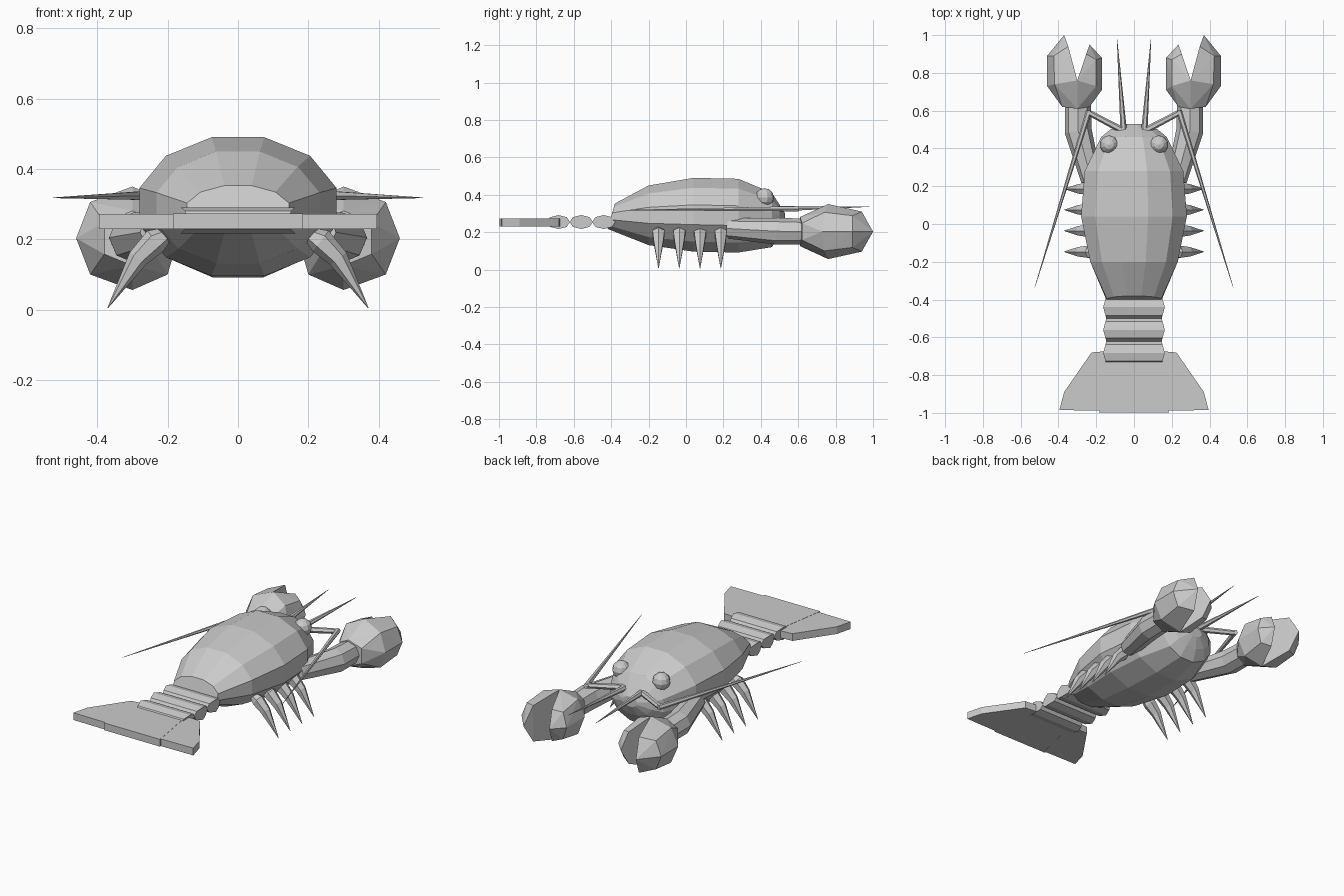
import bpy, bmesh, math
from mathutils import Vector

if "Cube" in bpy.data.objects:
    bpy.data.objects.remove(bpy.data.objects["Cube"])


def finish(name, bm, mirror=False):
    bmesh.ops.recalc_face_normals(bm, faces=bm.faces)
    me = bpy.data.meshes.new(name)
    bm.to_mesh(me)
    bm.free()
    ob = bpy.data.objects.new(name, me)
    bpy.context.collection.objects.link(ob)
    if mirror:
        ob.modifiers.new("Mirror", 'MIRROR').use_mirror_merge = False
    return ob


def skin(bm, rings):
    """Join rings of points into a closed tube."""
    vs = [[bm.verts.new(p) for p in r] for r in rings]
    n = len(vs[0])
    for a, b in zip(vs, vs[1:]):
        for i in range(n):
            j = (i + 1) % n
            bm.faces.new((a[i], a[j], b[j], b[i]))
    bm.faces.new(vs[0])
    bm.faces.new(vs[-1])


def tube(name, path, radii, sides=6):
    """Mirrored tapering limb along a path."""
    pts = [Vector(p) for p in path]
    rings = []
    for k, (p, r) in enumerate(zip(pts, radii)):
        d = Vector()
        if k:
            d += (p - pts[k - 1]).normalized()
        if k < len(pts) - 1:
            d += (pts[k + 1] - p).normalized()
        d.normalize()
        ref = Vector((0, 1, 0)) if abs(d.y) < 0.3 else Vector((0, 0, 1))
        u = d.cross(ref).normalized()
        w = d.cross(u)
        rings.append([p + r * (u * math.cos(a) + w * math.sin(a))
                      for a in (math.tau * i / sides for i in range(sides))])
    bm = bmesh.new()
    skin(bm, rings)
    return finish(name, bm, True)


def hull(bm, pts):
    vs = [bm.verts.new(p) for p in pts]
    bmesh.ops.convex_hull(bm, input=vs)


def plate(name, outline, z0, z1, mirror=False):
    bm = bmesh.new()
    skin(bm, [[(x, y, z) for x, y in outline] for z in (z0, z1)])
    return finish(name, bm, mirror)


# Body shell: (y, half width, centre z, half height, tilt)
stations = [(-0.40, 0.15, 0.285, 0.07, 0.02), (-0.2, 0.24, 0.29, 0.165, 0),
            (0.04, 0.29, 0.293, 0.204, 0), (0.28, 0.27, 0.288, 0.204, 0),
            (0.46, 0.18, 0.265, 0.15, 0), (0.50, 0.13, 0.265, 0.085, 0),
            (0.53, 0.05, 0.27, 0.03, 0)]
angles = [math.radians(15 + 30 * i) for i in range(12)]
bm = bmesh.new()
skin(bm, [[(rx * math.cos(a), y + t * math.sin(a), cz + rz * math.sin(a)) for a in angles]
          for y, rx, cz, rz, t in stations])
finish("body_shell", bm)

# Tail segments: squashed octagonal bars across the body
for k, yc in enumerate((-0.44, -0.56, -0.682)):
    bm = bmesh.new()
    oct_pts = [(math.cos(math.tau * i / 8), math.sin(math.tau * i / 8)) for i in range(8)]
    skin(bm, [[(s * (0.163 - 0.017 * abs(c)), yc + 0.0625 * c, 0.254 + 0.037 * n)
               for c, n in oct_pts] for s in (-1, 1)])
    finish(f"tail_segment_{k + 1}", bm)

# Tail fan
plate("tail_fan_centre", [(-0.14, -0.72), (0.14, -0.72), (0.185, -0.998), (-0.185, -0.998)],
      0.230, 0.273)
plate("tail_fan_side", [(0.10, -0.67), (0.225, -0.68), (0.37, -0.89), (0.395, -0.985),
                        (0.17, -0.988)], 0.229, 0.272, True)

# Claws: outer and inner halves meeting at the notch
C = 0.203


def both(pts):
    """Points given as x, y, height from claw mid-plane, repeated above and below."""
    return [(x, y, C + s * h) for x, y, h in pts for s in ((1, -1) if h else (1,))]


outer = [(0.30, 0.61, 0.078), (0.30, 0.76, 0.147), (0.38, 0.62, 0.045), (0.46, 0.73, 0),
         (0.42, 0.74, 0.103), (0.46, 0.89, 0), (0.425, 0.89, 0.085), (0.348, 0.94, 0.107),
         (0.37, 1.0, 0)]
inner = [(0.30, 0.61, 0.078), (0.30, 0.76, 0.147), (0.235, 0.62, 0.045), (0.17, 0.71, 0),
         (0.20, 0.73, 0.103), (0.17, 0.88, 0), (0.20, 0.87, 0.08), (0.253, 0.90, 0.095),
         (0.235, 0.95, 0)]
for name, pts in (("claw_outer_finger", outer), ("claw_inner_finger", inner)):
    bm = bmesh.new()
    hull(bm, both(pts))
    finish(name, bm, True)

# Claw arms
tube("claw_arm", [(0.225, 0.23, 0.22), (0.295, 0.49, 0.205), (0.298, 0.66, 0.203)],
     [0.055, 0.072, 0.068], 8)

# Walking legs
for k, y in enumerate((-0.147, -0.036, 0.075, 0.186)):
    tube(f"leg_{k + 1}", [(0.20, y, 0.215), (0.235, y, 0.195), (0.285, y, 0.145), (0.37, y, 0.005)],
         [0.02, 0.037, 0.029, 0.001], 6)

# Antennae
tube("long_antenna_base", [(0.05, 0.49, 0.325), (0.24, 0.59, 0.325)], [0.018, 0.015])
tube("long_antenna", [(0.238, 0.60, 0.325), (0.525, -0.335, 0.318)], [0.016, 0.001])
tube("short_antenna", [(0.053, 0.47, 0.325), (0.09, 0.98, 0.336)], [0.018, 0.001])

# Eyes
bm = bmesh.new()
bmesh.ops.create_uvsphere(bm, u_segments=10, v_segments=6, radius=0.05)
bmesh.ops.translate(bm, verts=bm.verts, vec=(0.132, 0.42, 0.385))
finish("eye", bm, True)
